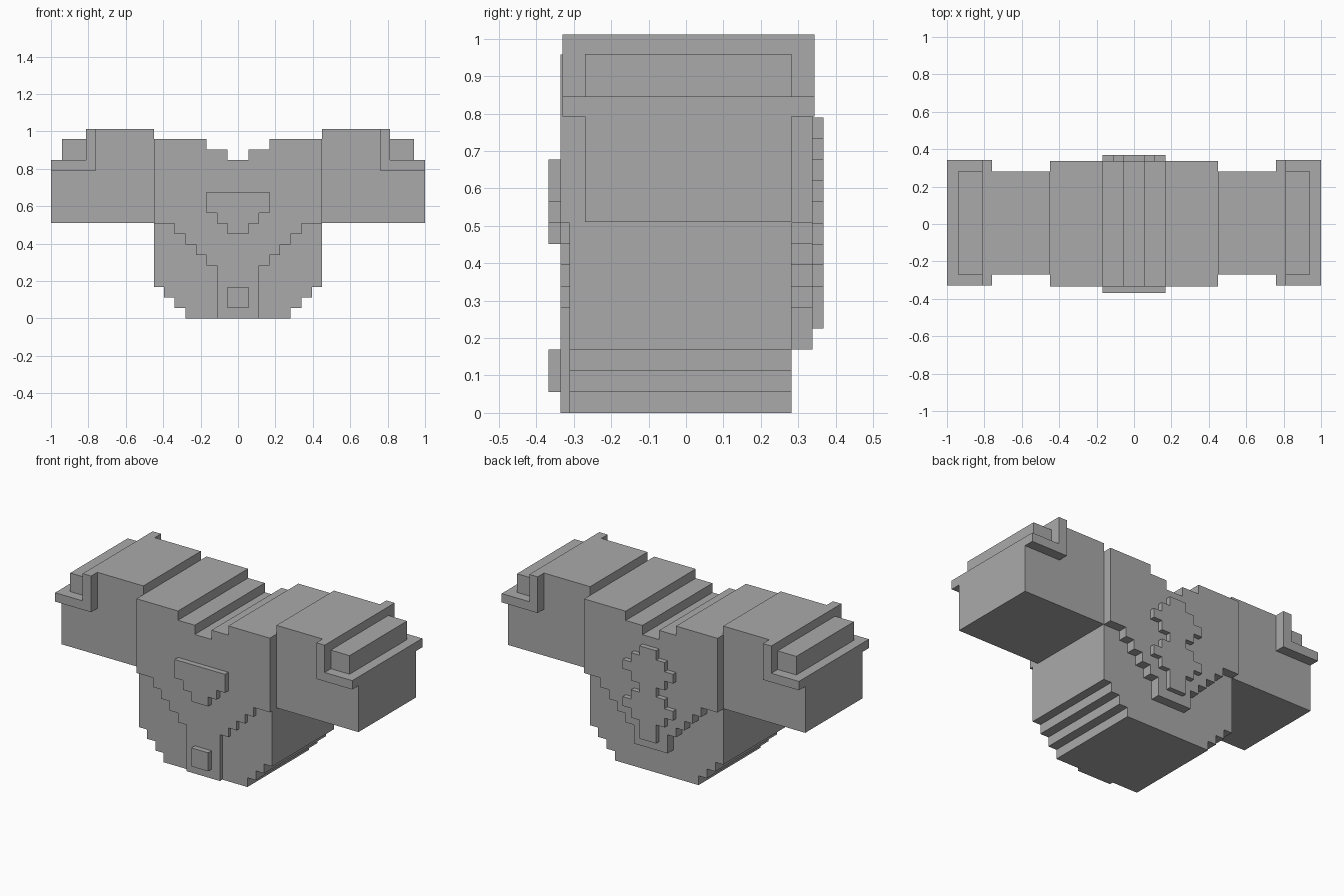
import bpy, bmesh

cube = bpy.data.objects.get("Cube")
if cube:
    bpy.data.objects.remove(cube, do_unlink=True)

U = 0.0564  # size of one block step

grey = bpy.data.materials.new("plain_grey")
grey.use_nodes = True
colour = (0.4, 0.4, 0.4, 1.0)
grey.diffuse_color = colour
grey.node_tree.nodes["Principled BSDF"].inputs["Base Color"].default_value = colour


def prism(name, outline, y0, y1):
    """Extrude an (x, z) outline from y0 to y1."""
    bm = bmesh.new()
    face = bm.faces.new([bm.verts.new((x, y0, z)) for x, z in outline])
    out = bmesh.ops.extrude_face_region(bm, geom=[face])
    verts = [v for v in out["geom"] if isinstance(v, bmesh.types.BMVert)]
    bmesh.ops.translate(bm, vec=(0, y1 - y0, 0), verts=verts)
    bmesh.ops.recalc_face_normals(bm, faces=bm.faces)
    mesh = bpy.data.meshes.new(name)
    bm.to_mesh(mesh)
    bm.free()
    mesh.materials.append(grey)
    obj = bpy.data.objects.new(name, mesh)
    bpy.context.collection.objects.link(obj)
    return obj


def mirrored(half):
    """Close a right-hand half outline, given in block steps, about x = 0."""
    full = half + [(-x, z) for x, z in reversed(half)]
    return [(x * U, z * U) for x, z in full]


def stairs(rows, top):
    """Half outline from (half width, bottom) rows, going down from top."""
    half = []
    for width, bottom in rows:
        half += [(width, top), (width, bottom)]
        top = bottom
    return half


# Torso with stepped neckline and stepped underside
neck = [(1, 15), (1, 16), (3, 16), (3, 17)]
torso = neck + stairs([(7.95, 3), (7, 2), (6, 1), (5, 0)], 17)
prism("torso", mirrored(torso), -0.312, 0.282)

# Jacket panels with a stepped V hem; the front one has a strip down to the floor
hem = [(7.95, 9), (6, 8), (5, 7), (4, 6), (3, 5)]
front = neck + stairs(hem + [(2, 0)], 17)
back = neck + stairs(hem + [(2, 3)], 17)
prism("jacket_front", mirrored(front), -0.335, -0.312)
prism("jacket_back", mirrored(back), 0.282, 0.338)

# Raised chest badge and belt buckle
prism("chest_badge", mirrored(stairs([(3, 10), (2, 9), (1, 8)], 12)), -0.368, -0.335)
prism("buckle", mirrored(stairs([(1, 1)], 3)), -0.368, -0.335)

# Raised stepped emblem on the back
widths = [1, 2, 3, 2, 1, 2, 3, 2, 1, 1]
emblem = stairs([(w, 13 - i) for i, w in enumerate(widths)], 14)
prism("back_emblem", mirrored(emblem), 0.338, 0.368)

# Sleeves, shoulder pads and the ridge block on each pad
sleeve = [(0.448, 0.51), (1.0, 0.51), (1.0, 0.792), (0.758, 0.792),
          (0.758, 1.012), (0.448, 1.012)]
pad = [(0.758, 0.792), (1.0, 0.792), (1.0, 0.846), (0.814, 0.846),
       (0.814, 1.012), (0.758, 1.012)]
ridge = [(0.814, 0.846), (0.94, 0.846), (0.94, 0.959), (0.814, 0.959)]
for side, s in (("left", 1), ("right", -1)):
    for part, outline, y0, y1 in (("sleeve", sleeve, -0.27, 0.282),
                                  ("shoulder_pad", pad, -0.33, 0.343),
                                  ("shoulder_ridge", ridge, -0.27, 0.282)):
        prism(f"{side}_{part}", [(s * x, z) for x, z in outline], y0, y1)
